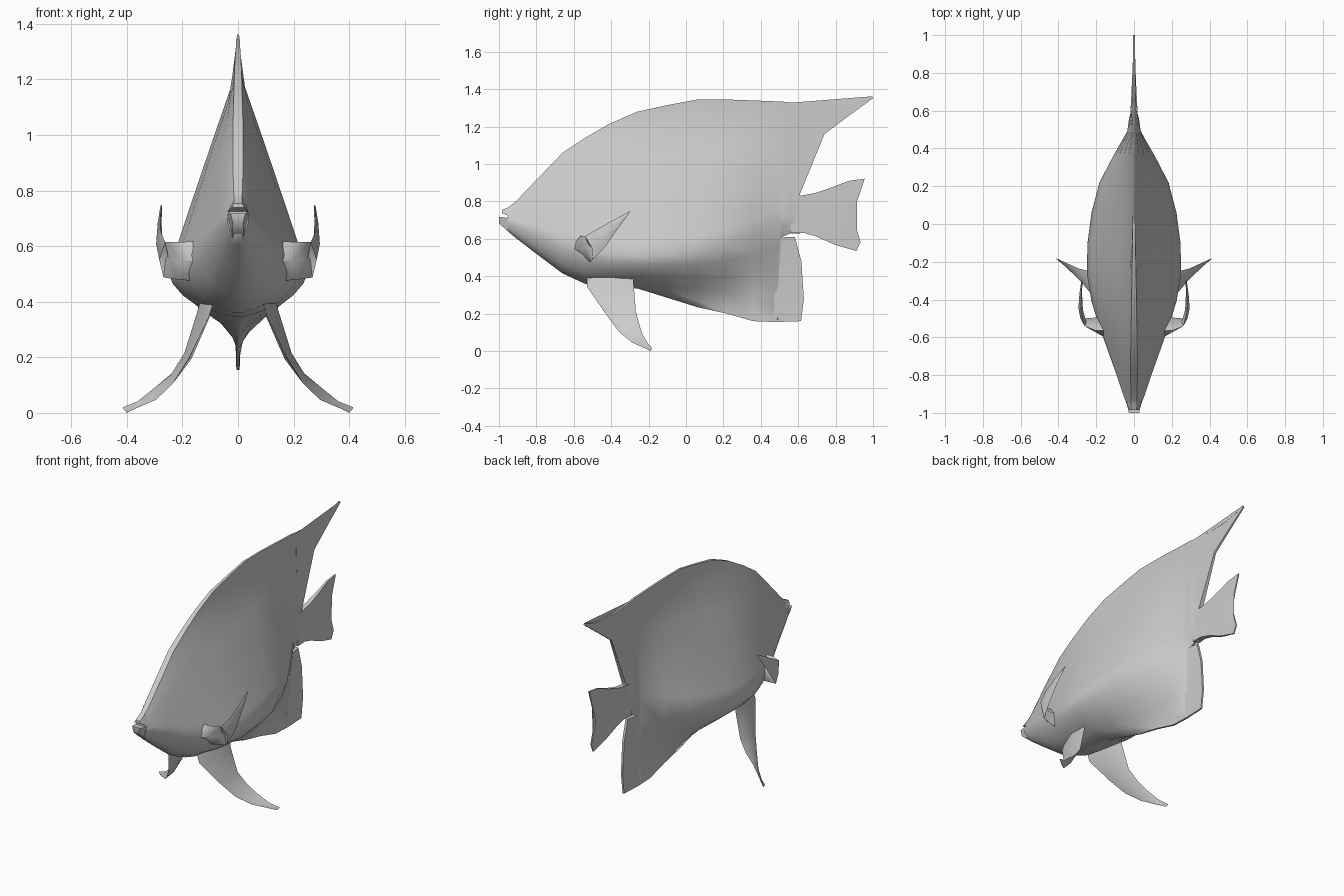
import bpy, bmesh, math
from mathutils import Vector as V


def finish(name, bm, angle=50):
    bmesh.ops.recalc_face_normals(bm, faces=bm.faces)
    me = bpy.data.meshes.new(name)
    bm.to_mesh(me)
    bm.free()
    ob = bpy.data.objects.new(name, me)
    bpy.context.collection.objects.link(ob)
    bpy.ops.object.select_all(action='DESELECT')
    ob.select_set(True)
    bpy.context.view_layer.objects.active = ob
    bpy.ops.object.shade_smooth_by_angle(angle=math.radians(angle))
    return ob


def loft(name, rings, angle=50):
    """Skin closed rings of equal length and cap the ends."""
    bm = bmesh.new()
    rows = [[bm.verts.new(p) for p in r] for r in rings]
    n = len(rows[0])
    for a, b in zip(rows, rows[1:]):
        for i in range(n):
            j = (i + 1) % n
            bm.faces.new((a[i], a[j], b[j], b[i]))
    bm.faces.new(rows[0])
    bm.faces.new(rows[-1])
    return finish(name, bm, angle)


def plate(name, pts):
    """Flat centre fin from (y, z, half thickness) outline points."""
    bm = bmesh.new()
    sides = [[bm.verts.new((s * h, y, z)) for y, z, h in pts] for s in (-1, 1)]
    caps = [bm.faces.new(s) for s in sides]
    n = len(pts)
    for i in range(n):
        j = (i + 1) % n
        bm.faces.new((sides[0][i], sides[0][j], sides[1][j], sides[1][i]))
    bmesh.ops.triangulate(bm, faces=caps)
    finish(name, bm)


def paired_fin(name, sections):
    """Blade from (edge a, edge b, thickness offset), built on both sides."""
    for s, side in ((-1, "left"), (1, "right")):
        rings = []
        for a, b, t in sections:
            a, b, t = V(a), V(b), V(t)
            m = (a + b) / 2
            ring = [a, m + t, b, m - t]
            rings.append([(s * p.x, p.y, p.z) for p in ring])
        loft(name + "_" + side, rings, 60)


def body_ring(y, top, mid, bot, w, q):
    k = min(1, max(0, (y + 0.7) / 0.7))      # 0 at the head, 1 from mid-body back
    ridge = min(0.3 * w, 0.018 - 0.012 * k)
    flesh = 1 - 0.14 * k                     # thin dorsal fin starts above this
    p = 0.85 + 0.2 * k
    half = [(ridge + (w - ridge) * max(0, 1 - u / flesh) ** p, mid + (top - mid) * u)
            for u in (1, 0.86, 0.65, 0.43, 0.22, 0.09)]
    half.append((w, mid))
    half += [(ridge + (w - ridge) * max(0, 1 - v * v * (3 - 2 * v)) ** q,
              mid + (bot - mid) * v) for v in (0.25, 0.5, 0.7, 0.88, 1)]
    return [(x, y, z) for x, z in half] + [(-x, y, z) for x, z in reversed(half)]


# body: y, top, widest height, bottom, half width, belly taper
loft("body", [body_ring(*s) for s in (
    (-0.955, 0.765, 0.70, 0.643, 0.038, 0.3),
    (-0.91, 0.800, 0.69, 0.605, 0.055, 0.3),
    (-0.80, 0.915, 0.65, 0.520, 0.092, 0.3),
    (-0.66, 1.060, 0.59, 0.415, 0.142, 0.3),
    (-0.54, 1.140, 0.55, 0.360, 0.185, 0.3),
    (-0.41, 1.215, 0.52, 0.345, 0.225, 0.32),
    (-0.26, 1.280, 0.51, 0.335, 0.250, 0.35),
    (-0.10, 1.315, 0.52, 0.285, 0.246, 0.55),
    (0.06, 1.345, 0.54, 0.235, 0.225, 0.85),
    (0.22, 1.345, 0.58, 0.200, 0.183, 1.2),
    (0.36, 1.340, 0.63, 0.160, 0.110, 1.6),
    (0.49, 1.335, 0.70, 0.155, 0.036, 2.0),
    (0.51, 1.335, 0.72, 0.610, 0.033, 0.5),
    (0.56, 1.328, 0.72, 0.630, 0.026, 0.5),
    (0.61, 1.320, 0.72, 0.630, 0.012, 0.5))])


# lips
def lip(name, stations):
    loft(name, [[(-wl, y, lo), (wl, y, lo), (wh, y, hi), (-wh, y, hi)]
                for y, lo, hi, wl, wh in stations])


lip("lower_lip", ((-1.0, 0.682, 0.718, 0.018, 0.027), (-0.955, 0.643, 0.712, 0.02, 0.038),
                  (-0.91, 0.61, 0.72, 0.02, 0.04)))
lip("upper_lip", ((-0.985, 0.738, 0.754, 0.024, 0.014), (-0.955, 0.725, 0.766, 0.036, 0.015),
                  (-0.91, 0.72, 0.798, 0.04, 0.014)))

# centre line fins
plate("dorsal_fin", [(0.56, 0.84, 0.018), (0.605, 0.83, 0.014), (0.675, 1.0, 0.01),
                     (0.74, 1.16, 0.007), (0.86, 1.25, 0.006), (1.0, 1.352, 0.004),
                     (0.995, 1.362, 0.004), (0.93, 1.337, 0.005), (0.85, 1.322, 0.006),
                     (0.72, 1.315, 0.006), (0.56, 1.328, 0.006)])
plate("tail_fin", [(0.56, 0.83, 0.02), (0.62, 0.832, 0.017), (0.69, 0.845, 0.014),
                   (0.77, 0.872, 0.01), (0.87, 0.91, 0.006), (0.955, 0.922, 0.004),
                   (0.915, 0.80, 0.004), (0.893, 0.715, 0.005), (0.933, 0.585, 0.004),
                   (0.912, 0.535, 0.004), (0.80, 0.567, 0.008), (0.69, 0.615, 0.014),
                   (0.63, 0.632, 0.017), (0.56, 0.63, 0.02)])
plate("anal_fin", [(0.47, 0.155, 0.006), (0.615, 0.16, 0.005), (0.63, 0.28, 0.006),
                   (0.617, 0.48, 0.007), (0.582, 0.61, 0.008), (0.50, 0.608, 0.02),
                   (0.48, 0.5, 0.012)])

# pectoral fins: out from the cheek, then swept back and up
paired_fin("pectoral_fin", (
    ((0.11, -0.56, 0.62), (0.12, -0.52, 0.47), (0.0, 0.08, 0.0)),
    ((0.20, -0.565, 0.615), (0.215, -0.51, 0.48), (0.01, 0.04, 0.0)),
    ((0.262, -0.54, 0.615), (0.268, -0.50, 0.487), (0.018, 0.018, 0.0)),
    ((0.280, -0.47, 0.655), (0.285, -0.43, 0.560), (0.012, 0.004, 0.0)),
    ((0.280, -0.38, 0.705), (0.284, -0.36, 0.660), (0.007, 0.0, 0.0)),
    ((0.274, -0.30, 0.748), (0.278, -0.30, 0.742), (0.003, 0.0, 0.0))))

# pelvic fins: splayed down and back to the floor
paired_fin("pelvic_fin", (
    ((0.08, -0.53, 0.42), (0.14, -0.28, 0.42), (0.02, 0.0, 0.0)),
    ((0.105, -0.53, 0.345), (0.145, -0.28, 0.36), (0.022, 0.0, 0.01)),
    ((0.175, -0.43, 0.20), (0.185, -0.268, 0.21), (0.013, 0.0, 0.01)),
    ((0.235, -0.36, 0.105), (0.235, -0.25, 0.145), (0.008, 0.0, 0.01)),
    ((0.295, -0.29, 0.047), (0.295, -0.235, 0.095), (0.006, 0.0, 0.006)),
    ((0.37, -0.22, 0.015), (0.36, -0.205, 0.042), (0.004, 0.0, 0.004)),
    ((0.40, -0.187, 0.0), (0.415, -0.183, 0.02), (0.003, 0.0, 0.002))))
